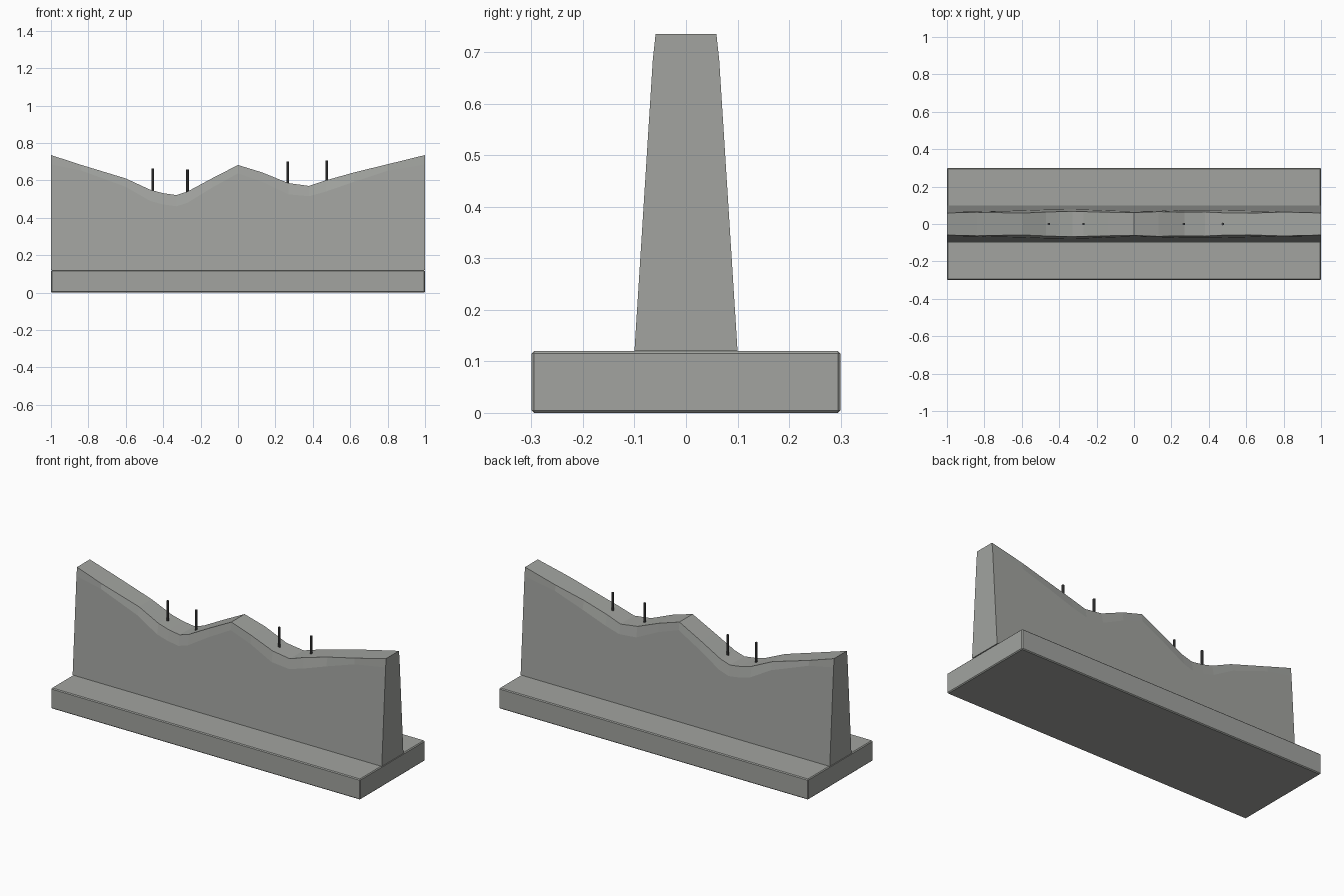
import bpy, bmesh

if "Cube" in bpy.data.objects:
    bpy.data.objects.remove(bpy.data.objects["Cube"])


def material(name, c):
    m = bpy.data.materials.new(name)
    m.diffuse_color = (*c, 1)
    m.use_nodes = True
    m.node_tree.nodes["Principled BSDF"].inputs["Base Color"].default_value = m.diffuse_color
    return m


concrete = material("grey concrete", (0.36, 0.37, 0.35))
steel = material("dark steel", (0.07, 0.07, 0.07))


def finish(bm, name, mat):
    bmesh.ops.recalc_face_normals(bm, faces=bm.faces)
    me = bpy.data.meshes.new(name)
    bm.to_mesh(me)
    bm.free()
    me.materials.append(mat)
    ob = bpy.data.objects.new(name, me)
    bpy.context.collection.objects.link(ob)
    return ob


# Foot slab with a small edge bevel
bm = bmesh.new()
bmesh.ops.create_cube(bm, size=1)
for v in bm.verts:
    v.co = (v.co.x * 2, v.co.y * 0.6, v.co.z * 0.12 + 0.06)
bmesh.ops.bevel(bm, geom=bm.edges[:], offset=0.005, segments=1, affect='EDGES')
finish(bm, "foot_slab", concrete)

# Broken wall: x, top height, depth of the chipped band, half width of the top
stations = [(-1, .735, .05, .059), (-.84, .683, .03, .063), (-.6, .61, .045, .058),
            (-.47, .55, .06, .064), (-.4, .531, .06, .066), (-.33, .521, .06, .067),
            (-.27, .54, .06, .066), (-.14, .61, .05, .063), (0, .682, .045, .061),
            (.13, .642, .05, .066), (.27, .585, .06, .063), (.38, .57, .055, .064),
            (.47, .6, .06, .06), (.62, .642, .05, .058), (.8, .686, .035, .064),
            (1, .735, .05, .059)]
bm = bmesh.new()
rings = []
for x, top, chip, half in stations:
    zc = top - chip
    wc = 0.1 - 0.063 * (zc - 0.12)
    pts = [(-.1, .12), (-wc, zc), (-half, top), (half, top), (wc, zc), (.1, .12)]
    rings.append([bm.verts.new((x, y, z)) for y, z in pts])
for a, b in zip(rings, rings[1:]):
    for i in range(6):
        j = (i + 1) % 6
        bm.faces.new((a[i], b[i], b[j], a[j]))
bm.faces.new(rings[0])
bm.faces.new(rings[-1])
finish(bm, "broken_wall", concrete)

# Exposed reinforcing bars
for x, top in [(-.455, .662), (-.27, .657), (.267, .7), (.475, .705)]:
    bm = bmesh.new()
    bmesh.ops.create_cone(bm, cap_ends=True, segments=8, radius1=.007, radius2=.007, depth=.2)
    bmesh.ops.translate(bm, verts=bm.verts, vec=(x, 0, top - .1))
    finish(bm, "reinforcing_bar", steel)
